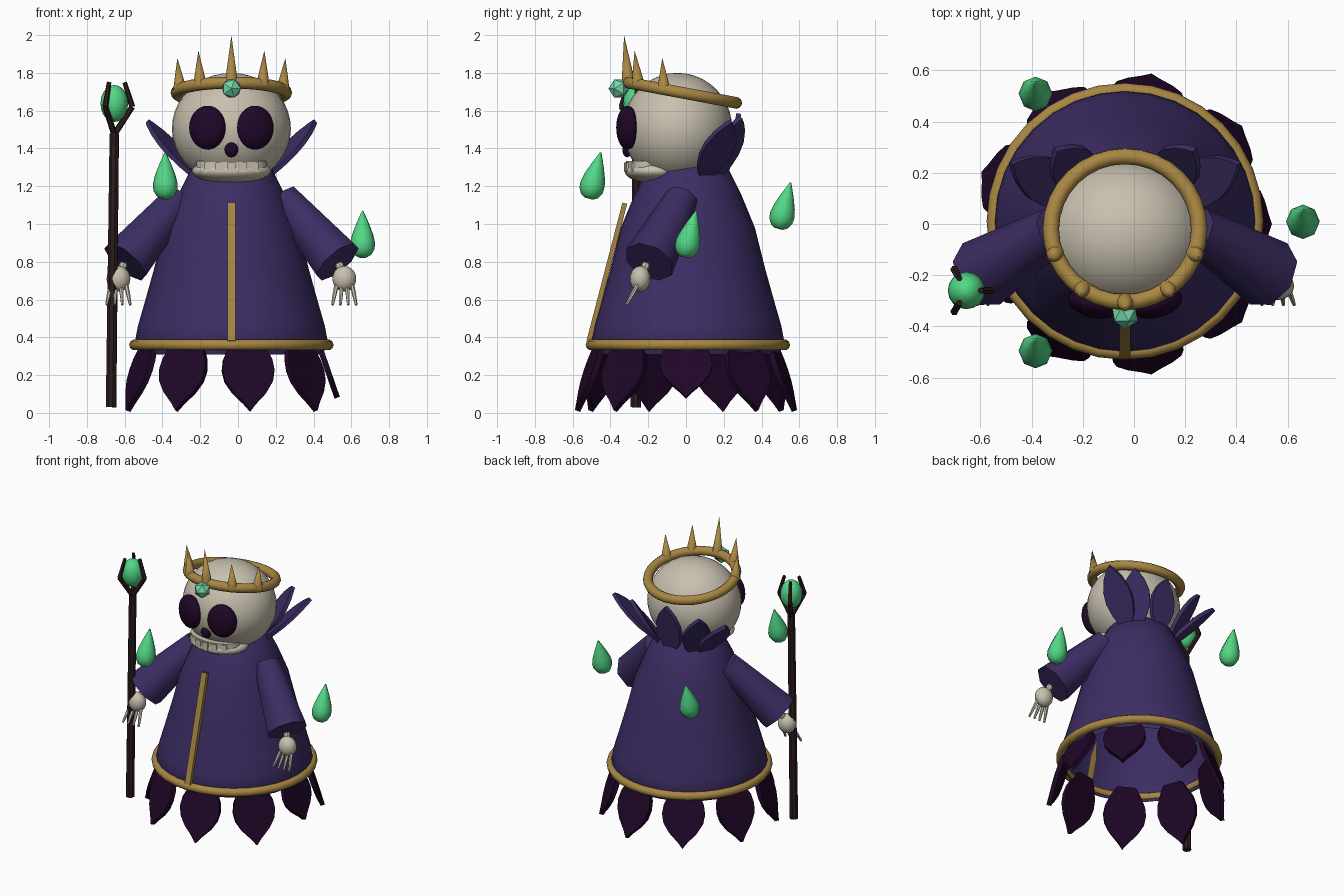
import bpy, math
from mathutils import Vector, Matrix

if "Cube" in bpy.data.objects:
    bpy.data.objects.remove(bpy.data.objects["Cube"])

CX, CY = -0.035, 0.01  # axis of the body


def material(name, rgb):
    m = bpy.data.materials.new(name)
    m.diffuse_color = (*rgb, 1)
    m.use_nodes = True
    m.node_tree.nodes["Principled BSDF"].inputs["Base Color"].default_value = m.diffuse_color
    return m


PURPLE = material("robe purple", (0.046, 0.026, 0.127))
PLUM = material("dark plum", (0.014, 0.002, 0.021))
BONE = material("bone", (0.58, 0.53, 0.43))
GOLD = material("gold", (0.39, 0.24, 0.055))
WOOD = material("dark wood", (0.026, 0.012, 0.013))
GREEN = material("soul green", (0.085, 0.68, 0.24))
GEM = material("pale gem green", (0.18, 0.68, 0.40))


def finish(name, mat, smooth=35):
    o = bpy.context.object
    o.name = name
    o.data.materials.append(mat)
    if smooth:
        bpy.ops.object.shade_smooth_by_angle(angle=math.radians(smooth))
    return o


def mesh(name, verts, faces, mat, smooth=35):
    me = bpy.data.meshes.new(name)
    me.from_pydata(verts, [], faces)
    o = bpy.data.objects.new(name, me)
    bpy.context.collection.objects.link(o)
    bpy.ops.object.select_all(action='DESELECT')
    bpy.context.view_layer.objects.active = o
    o.select_set(True)
    return finish(name, mat, smooth)


def ball(name, loc, scale, mat, seg=24, rings=14, rot=(0, 0, 0)):
    bpy.ops.mesh.primitive_uv_sphere_add(segments=seg, ring_count=rings, location=loc, rotation=rot)
    bpy.context.object.scale = scale
    return finish(name, mat)


def box(name, loc, size, mat, rot=(0, 0, 0)):
    bpy.ops.mesh.primitive_cube_add(size=1, location=loc, rotation=rot)
    bpy.context.object.scale = size
    return finish(name, mat, 0)


def rod(name, a, b, r1, r2, mat, sides=8, smooth=30):
    a, b = Vector(a), Vector(b)
    d = b - a
    bpy.ops.mesh.primitive_cone_add(vertices=sides, radius1=r1, radius2=r2, depth=d.length,
                                    location=(a + b) / 2,
                                    rotation=d.to_track_quat('Z', 'Y').to_euler())
    return finish(name, mat, smooth)


def ring(name, loc, major, minor, mat, rot=(0, 0, 0)):
    bpy.ops.mesh.primitive_torus_add(major_segments=32, minor_segments=10, major_radius=major,
                                     minor_radius=minor, location=loc, rotation=rot)
    return finish(name, mat, 60)


def lathe(name, profile, seg, mat, matrix, smooth=35, cap_bottom=False):
    verts = [matrix @ Vector((r * math.cos(2 * math.pi * i / seg), r * math.sin(2 * math.pi * i / seg), z))
             for r, z in profile for i in range(seg)]
    faces = [(k * seg + i, k * seg + (i + 1) % seg, (k + 1) * seg + (i + 1) % seg, (k + 1) * seg + i)
             for k in range(len(profile) - 1) for i in range(seg)]
    n = (len(profile) - 1) * seg
    faces.append(tuple(range(n, n + seg)))
    if cap_bottom:
        faces.append(tuple(reversed(range(seg))))
    return mesh(name, verts, faces, mat, smooth)


def leaf(name, base, tip, across, width, thick, outline, mat):
    """Flat pointed plate between base and tip; outline holds (length, half width) fractions."""
    base, tip, across = Vector(base), Vector(tip), Vector(across)
    normal = (tip - base).cross(across).normalized() * thick / 2
    side = [(t, w) for t, w in outline] + [(1, 0)] + [(t, -w) for t, w in reversed(outline)]
    pts = [base + (tip - base) * t + across * w * width / 2 for t, w in side]
    n = len(pts)
    verts = [p + normal for p in pts] + [p - normal for p in pts]
    faces = [tuple(reversed(range(n))), tuple(range(n, 2 * n))]
    faces += [(i, (i + 1) % n, n + (i + 1) % n, n + i) for i in range(n)]
    return mesh(name, verts, faces, mat, 30)


# Robe, hem and front trim
lathe("robe", [(.485, .31), (.51, .38), (.495, .46), (.466, .56), (.41, .76), (.355, .98),
               (.285, 1.15), (.21, 1.30), (.15, 1.34)], 32, PURPLE, Matrix.Translation((CX, CY, 0)))
ring("hem_band", (CX, CY, .36), .512, .029, GOLD)
box("front_trim", (CX, -.419, .745), (.042, .026, .755), GOLD, (-math.atan2(.19, .73), 0, 0))

# Ragged skirt petals
SKIRT = [(0, .45), (.15, .72), (.3, .93), (.45, 1), (.6, .92), (.75, .65), (.9, .23)]
for i in range(9):
    a = 2 * math.pi * i / 9
    c, s = math.cos(a), math.sin(a)
    r, z = (.56, .08) if i == 0 else (.583, .01)
    leaf("skirt_petal", (CX + .45 * c, .45 * s, .40), (CX + r * c, r * s, z),
         (-s, c, 0), .28, .03, SKIRT, PLUM)

# Five collar petals behind the head: angle, tip radius, tip height
COLLAR = [(0, .4), (.2, .8), (.4, 1), (.6, .96), (.8, .65), (.93, .28)]
for deg, rt, zt in ((27, .50, 1.545), (46, .39, 1.565), (90, .27, 1.585), (134, .39, 1.565), (153, .50, 1.545)):
    a = math.radians(deg)
    c, s = math.cos(a), math.sin(a)
    leaf("collar_petal", (CX + .20 * c, CY + .20 * s, 1.25), (CX + rt * c, CY + rt * s, zt),
         (-s, c, 0), .185, .026, COLLAR, PURPLE)

# Skull
ball("skull", (CX, -.045, 1.505), (.315, .29, .295), BONE, 32, 20)
ball("jaw", (CX, -.165, 1.28), (.21, .16, .066), BONE)
for m in (1, -1):
    ball("eye_socket", (CX + m * .127, -.31, 1.51), (.1, .055, .116), PLUM, 24, 14, (0, 0, m * .28))
ball("nose_hole", (CX, -.312, 1.395), (.036, .025, .042), PLUM, 16, 10)
gum = rod("gum", (CX, -.2, 1.265), (CX, -.2, 1.333), 1, 1, BONE, 24)
gum.scale = (.185, .118, 1)
for i in range(-2, 3):
    box("tooth", (CX + i * .058, -.31 + .0085 * i * i, 1.3), (.046, .035, .052), BONE, (0, 0, i * .14))

# Crown: tilted band, five spikes and front gem
TILT = -.185
ring("crown_band", (CX, -.02, 1.695), .29, .032, GOLD, (TILT, 0, 0))
for deg, h in ((0, .25), (35, .18), (-35, .18), (70, .165), (-70, .165)):
    a = math.radians(deg)
    x, y = .29 * math.sin(a), -.285 * math.cos(a)
    p = Vector((CX + x, -.02 + y, 1.695 - y * .187))
    rod("crown_spike", p, p + Vector((x * .05, y * .08, h)), .036, 0, GOLD, 10, 50)
bpy.ops.mesh.primitive_ico_sphere_add(subdivisions=1, radius=.056, location=(CX, -.355, 1.717),
                                      rotation=(math.pi / 2, 0, 0))
finish("crown_gem", GEM, 0)

# Arms and skeletal hands
for m in (1, -1):
    rod("sleeve", (CX + m * .275, -.02, 1.135), (CX + m * .562, -.195, .80), .09, .14, PURPLE, 8, 60)
    hx = CX + m * .598
    rod("wrist", (CX + m * .57, -.21, .79), (hx, -.24, .71), .022, .022, BONE)
    ball("palm", (hx, -.242, .71), (.063, .055, .068), BONE, 16, 10)
    for i in range(4):
        f = i - 1.5
        mid = (hx + f * .034, -.282, .63)
        rod("finger", (hx + f * .026, -.25, .69), mid, .012, .011, BONE, 6)
        rod("fingertip", mid, (hx + f * .042, -.315, .572), .011, .007, BONE, 6)

# Staff with three prongs holding an orb
SX, SY = -.655, -.26
rod("staff", (-.672, -.265, .03), (SX, SY, 1.48), .029, .026, WOOD, 8)
for i in range(3):
    a = 2 * math.pi * i / 3
    c, s = math.cos(a), math.sin(a)
    bend = (SX + .095 * c, SY + .095 * s, 1.62)
    rod("prong_lower", (SX, SY, 1.475), bend, .017, .015, WOOD, 6)
    rod("prong_upper", bend, (SX + .055 * c, SY + .055 * s, 1.75), .016, .012, WOOD, 6)
ball("staff_orb", (SX, SY, 1.638), (.073, .073, .098), GREEN, 16, 10)

# Floating flame drops
DROP = [(.022, -.068), (.046, -.054), (.063, -.024), (.066, .01), (.056, .055), (.034, .115), (.004, .185)]
for x, y, z in ((-.385, -.497, 1.2), (.66, .008, .89), (-.385, .508, 1.04)):
    lathe("flame_drop", DROP, 8, GREEN,
          Matrix.Translation((x, y, z)) @ Matrix.Rotation(-.25, 4, 'X'), 60, True)
